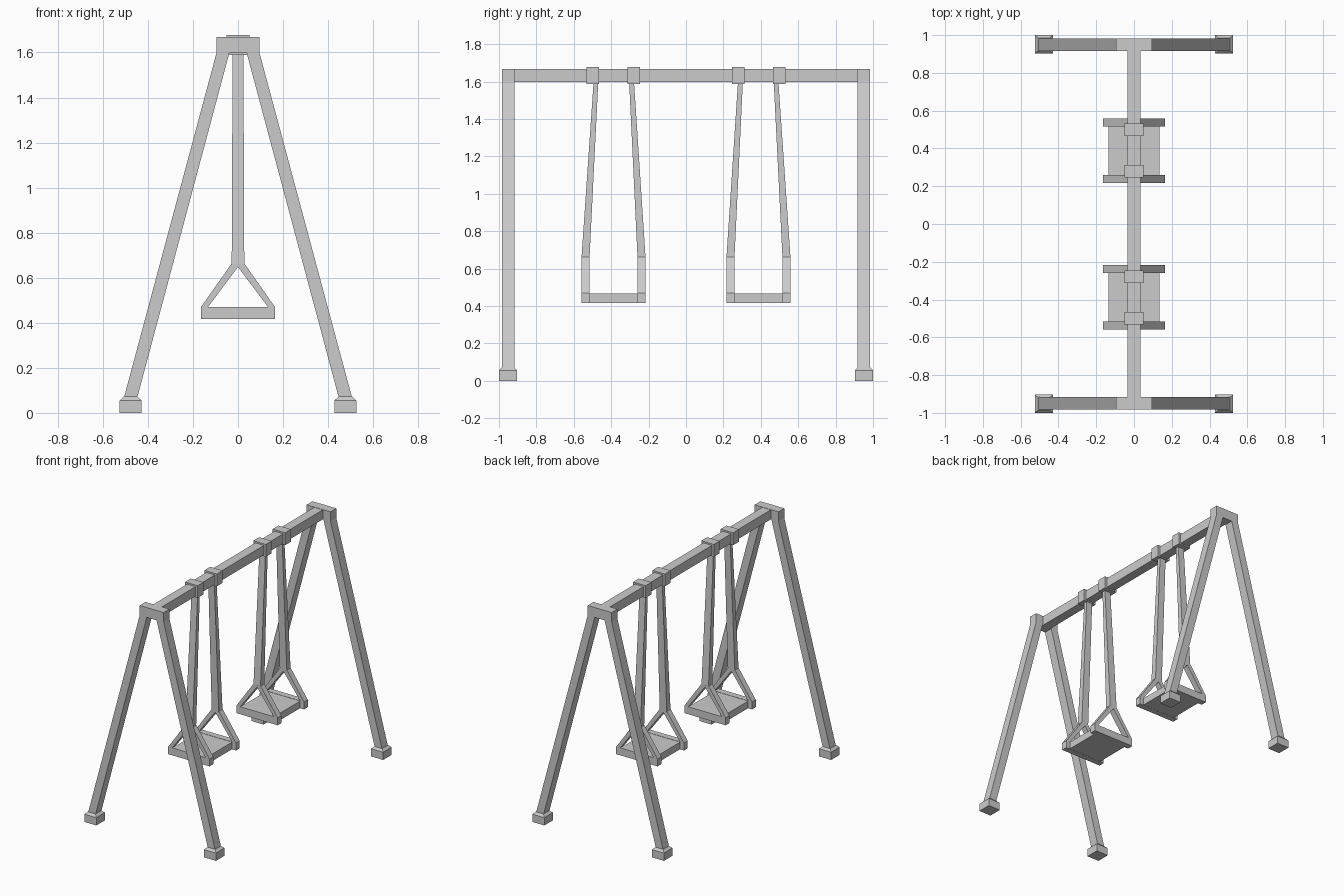
import bpy

if "Cube" in bpy.data.objects:
    bpy.data.objects.remove(bpy.data.objects["Cube"])


def mesh(name, verts, faces):
    me = bpy.data.meshes.new(name)
    me.from_pydata(verts, [], faces)
    ob = bpy.data.objects.new(name, me)
    bpy.context.collection.objects.link(ob)
    return ob


def loft(name, *sections):
    """Rectangular sections (x0, x1, y0, y1, z) joined bottom to top."""
    verts = []
    for x0, x1, y0, y1, z in sections:
        verts += [(x0, y0, z), (x1, y0, z), (x1, y1, z), (x0, y1, z)]
    faces = [(3, 2, 1, 0)]
    for s in range(len(sections) - 1):
        a = s * 4
        for i in range(4):
            j = (i + 1) % 4
            faces.append((a + i, a + j, a + 4 + j, a + 4 + i))
    n = len(verts) - 4
    faces.append((n, n + 1, n + 2, n + 3))
    return mesh(name, verts, faces)


def box(name, x0, x1, y0, y1, z0, z1):
    return loft(name, (x0, x1, y0, y1, z0), (x0, x1, y0, y1, z1))


def ring(name, outer, inner, y0, y1):
    """Flat frame: xz outline with a matching hole, extruded along y."""
    n = len(outer)
    verts = [(x, y, z) for y in (y0, y1) for x, z in outer + inner]
    faces, m = [], 2 * n
    for i in range(n):
        j = (i + 1) % n
        faces += [(i, j, n + j, n + i), (m + n + i, m + n + j, m + j, m + i),
                  (j, i, m + i, m + j), (n + i, n + j, m + n + j, m + n + i)]
    return mesh(name, verts, faces)


def span(a, b):
    return min(a, b), max(a, b)


# top beam
box("top_beam", -0.034, 0.034, -0.95, 0.95, 1.597, 1.666)

# end frames: joint block, splayed legs, chamfered feet
for sy, end in ((-1, "front"), (1, "back")):
    y0, y1 = span(sy * 0.983, sy * 0.917)
    box(end + "_joint_block", -0.095, 0.095, y0, y1, 1.597, 1.668)
    f0, f1 = span(sy * 1.0, sy * 0.903)
    for sx, side in ((-1, "left"), (1, "right")):
        a0, a1 = span(sx * 0.511, sx * 0.452)
        b0, b1 = span(sx * 0.095, sx * 0.038)
        loft(f"{end}_{side}_leg", (a0, a1, y0, y1, 0.05), (b0, b1, y0, y1, 1.6))
        g0, g1 = span(sx * 0.525, sx * 0.429)
        loft(f"{end}_{side}_foot", (g0, g1, f0, f1, 0), (g0, g1, f0, f1, 0.056),
             (g0 + 0.017, g1 - 0.017, f0 + 0.015, f1 - 0.015, 0.072))

# swings: clamps, tapered hangers, triangular side frames, seats
outer = [(-0.165, 0.416), (0.165, 0.416), (0.165, 0.469),
         (0.029, 0.662), (-0.029, 0.662), (-0.165, 0.469)]
inner = [(-0.133, 0.47), (0.133, 0.47), (0.131, 0.473),
         (0.002, 0.645), (-0.002, 0.645), (-0.131, 0.473)]
for sy, end in ((-1, "front"), (1, "back")):
    # clamp centre, hanger top range, side frame range (distance from middle)
    for tag, c, top, low in (("outer", 0.499, (0.469, 0.494), (0.516, 0.559)),
                             ("inner", 0.279, (0.278, 0.304), (0.216, 0.259))):
        name = f"{end}_swing_{tag}"
        c *= sy
        t0, t1 = span(sy * top[0], sy * top[1])
        l0, l1 = span(sy * low[0], sy * low[1])
        box(name + "_clamp", -0.05, 0.05, c - 0.033, c + 0.033, 1.588, 1.677)
        loft(name + "_hanger", (-0.028, 0.028, l0, l1, 0.655),
             (-0.024, 0.024, t0, t1, 1.6))
        ring(name + "_side_frame", outer, inner, l0, l1)
    s0, s1 = span(sy * 0.25, sy * 0.525)
    box(end + "_swing_seat", -0.134, 0.134, s0, s1, 0.417, 0.468)
